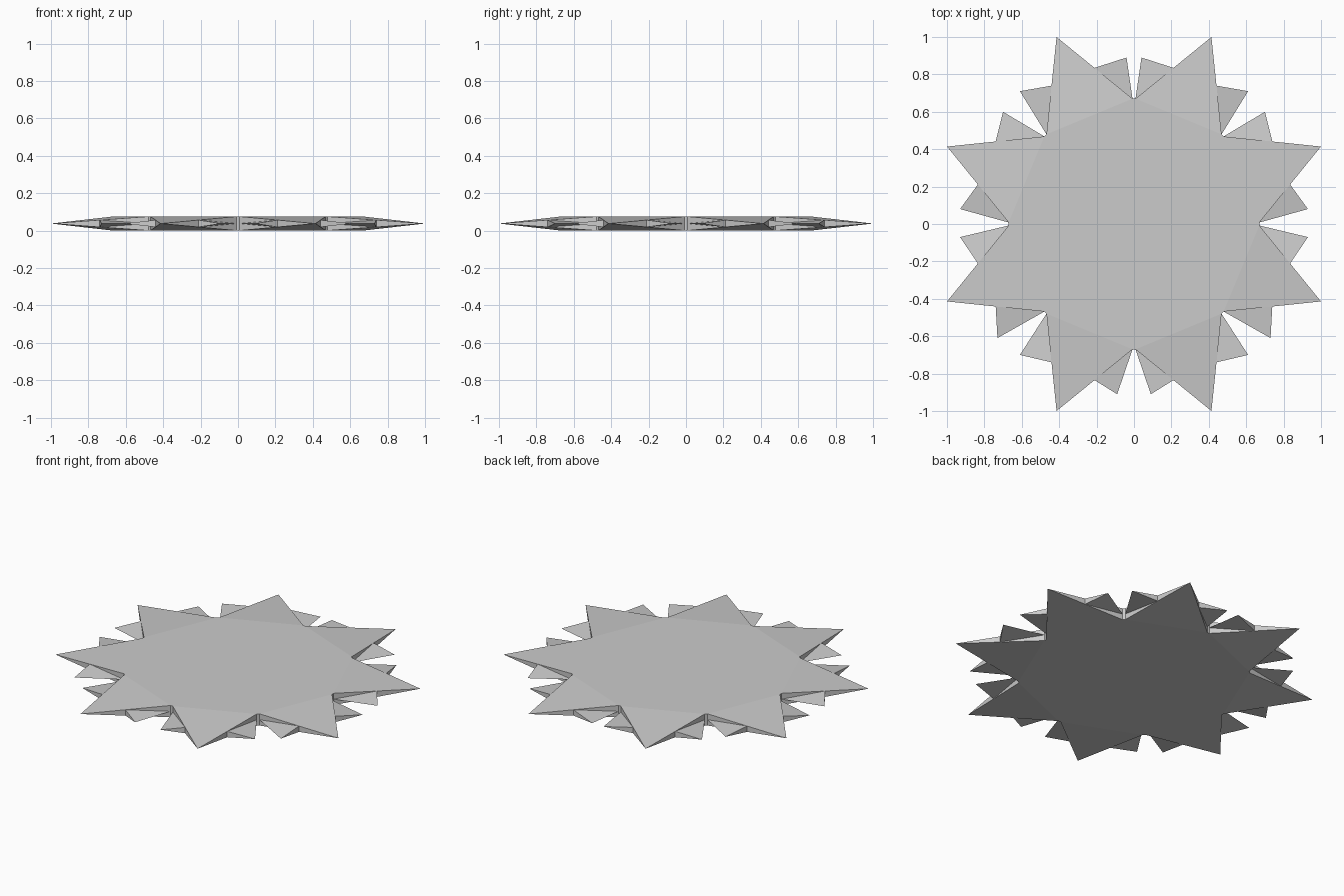
import bpy, bmesh
from math import cos, sin, radians
from mathutils import Vector

if "Cube" in bpy.data.objects:
    bpy.data.objects.remove(bpy.data.objects["Cube"])

H = 0.075          # plate thickness
R_IN = 0.67        # valley radius
R_TIP = 1.082      # spike tip radius
GAP = 0.008        # half width of the flat valley bottom


def finish(name, bm):
    bmesh.ops.recalc_face_normals(bm, faces=bm.faces)
    mesh = bpy.data.meshes.new(name)
    bm.to_mesh(mesh)
    bm.free()
    obj = bpy.data.objects.new(name, mesh)
    bpy.context.collection.objects.link(obj)
    return obj


def polar(r, deg, side=0.0):
    a = radians(deg)
    return Vector((r * cos(a) - side * sin(a), r * sin(a) + side * cos(a), 0))


def at(p, z):
    return Vector((p.x, p.y, z))


# Spikes, counter-clockwise from the front: (valley before, tip, valley after)
spikes = []
for k in range(8):
    a = -90 + 45 * k
    spikes.append((polar(R_IN, a, GAP), at(polar(R_TIP, a + 22.5), H / 2),
                   polar(R_IN, a + 45, -GAP)))

# Flat star body: plate with eight tapering spikes
bm = bmesh.new()
top, bottom, tips = [], [], []
for a, tip, b in spikes:
    for p in (a, b):
        bottom.append(bm.verts.new(at(p, 0)))
        top.append(bm.verts.new(at(p, H)))
    tips.append(bm.verts.new(tip))
bm.faces.new(top)
bm.faces.new(bottom[::-1])
for k, tip in enumerate(tips):
    i, j, n = 2 * k, 2 * k + 1, (2 * k + 2) % 16
    bm.faces.new((top[i], tip, top[j]))
    bm.faces.new((bottom[j], tip, bottom[i]))
    bm.faces.new((bottom[i], tip, top[i]))
    bm.faces.new((top[j], tip, bottom[j]))
    bm.faces.new((bottom[j], bottom[n], top[n], top[j]))
finish("star_body", bm)

# Small barbs: a tetrahedron on both flanks of every spike
apexes = [(0.09, -0.91), (0.61, -0.70), (0.73, -0.61), (0.93, -0.07),
          (0.93, 0.08), (0.70, 0.60), (0.61, 0.71), (0.04, 0.89)]
bm = bmesh.new()
for k in range(4):
    a, tip, b = spikes[k]
    for valley, apex in ((a, apexes[2 * k]), (b, apexes[2 * k + 1])):
        low = (at(valley, 0) + tip) / 2
        high = (at(valley, H) + tip) / 2
        pts = [at(valley, H / 2), low, high, Vector((*apex, H / 2))]
        for sx in (1, -1):
            v = [bm.verts.new((sx * p.x, p.y, p.z)) for p in pts]
            for f in ((0, 1, 2), (0, 1, 3), (1, 2, 3), (2, 0, 3)):
                bm.faces.new([v[i] for i in f])
finish("small_barbs", bm)
